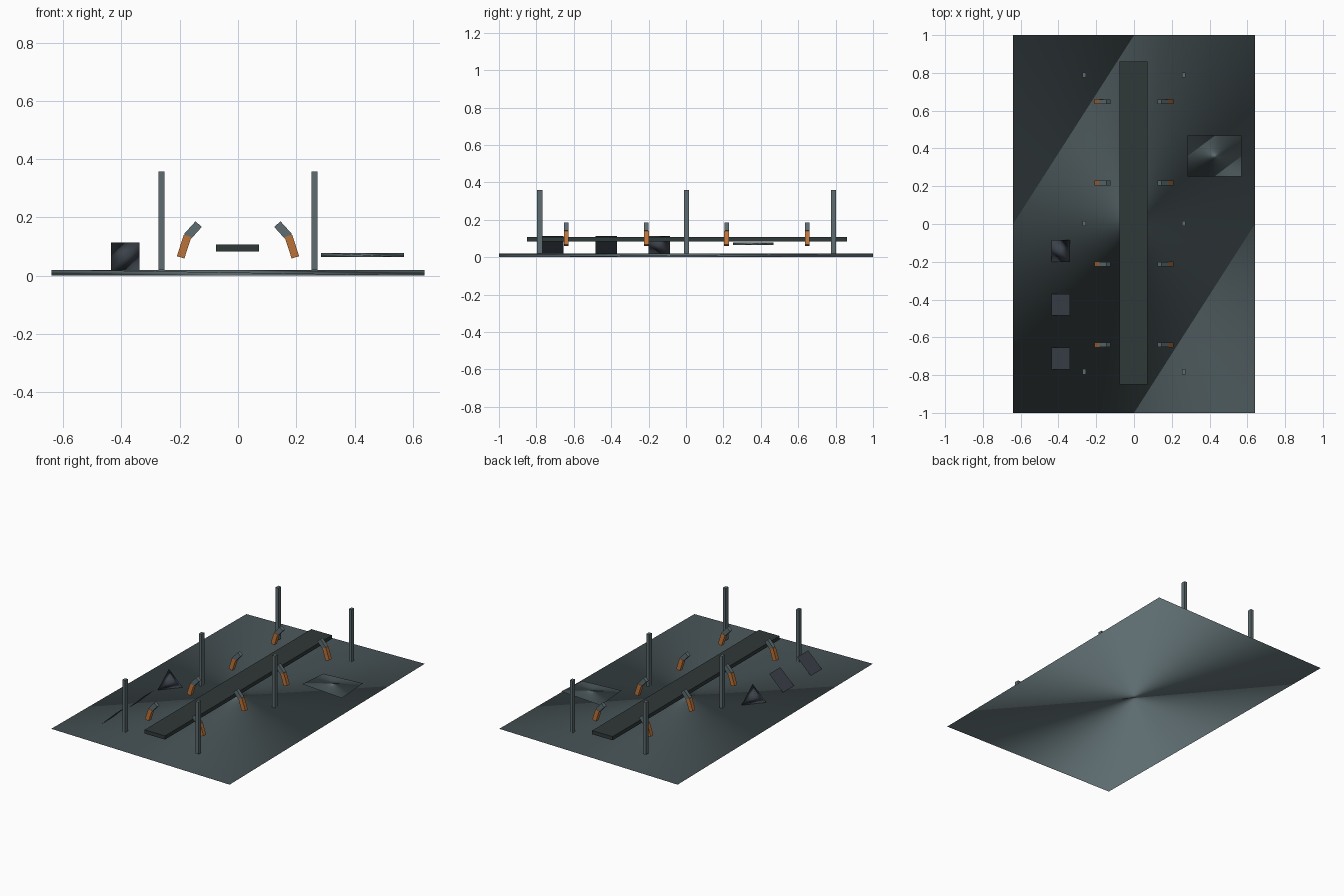
import bpy, bmesh, math
from mathutils import Vector

if "Cube" in bpy.data.objects:
    bpy.data.objects.remove(bpy.data.objects["Cube"])


def material(name, rgb):
    m = bpy.data.materials.new(name)
    m.diffuse_color = (*rgb, 1)
    m.use_nodes = True
    m.node_tree.nodes["Principled BSDF"].inputs["Base Color"].default_value = m.diffuse_color
    return m


STEEL = material("blue_grey", (0.11, 0.15, 0.16))
DARK = material("dark_grey", (0.03, 0.04, 0.04))
SLATE = material("slate", (0.045, 0.055, 0.07))
ORANGE = material("orange", (0.5, 0.17, 0.04))


def mesh_object(name, verts, faces, mat, smooth=False):
    bm = bmesh.new()
    vs = [bm.verts.new(v) for v in verts]
    for f in faces:
        bm.faces.new([vs[i] for i in f])
    if len(faces) > 1:
        bmesh.ops.recalc_face_normals(bm, faces=bm.faces)
    for f in bm.faces:
        f.smooth = smooth
    me = bpy.data.meshes.new(name)
    bm.to_mesh(me)
    bm.free()
    me.materials.append(mat)
    ob = bpy.data.objects.new(name, me)
    bpy.context.collection.objects.link(ob)
    return ob


def box(name, center, size, mat, tilt=0):
    bpy.ops.mesh.primitive_cube_add(size=1, location=center, rotation=(0, tilt, 0))
    ob = bpy.context.object
    ob.name = name
    ob.scale = size
    ob.data.materials.append(mat)
    return ob


def four_point_solid(name, c, s, mat, flip):
    # tetrahedron on alternate corners of a box, smooth shaded
    signs = [(-1, -1, 1), (1, 1, 1), (-1, 1, -1), (1, -1, -1)]
    verts = [(c[0] + flip * a * s[0] / 2, c[1] + b * s[1] / 2, c[2] + d * s[2] / 2)
             for a, b, d in signs]
    return mesh_object(name, verts, [(0, 1, 2), (0, 3, 1), (0, 2, 3), (1, 3, 2)], mat, True)


def segment(name, a, b, y, width, depth, mat):
    # bar between two points in the xz plane
    d = Vector((b[0] - a[0], 0, b[1] - a[1]))
    return box(name, ((a[0] + b[0]) / 2, y, (a[1] + b[1]) / 2),
               (width, depth, d.length), mat, math.atan2(d.x, d.z))


# floor plate and side panel: very flat four-point solids
four_point_solid("floor_plate", (0, 0, 0.01), (1.28, 2, 0.02), STEEL, 1)
four_point_solid("side_panel", (0.427, 0.36, 0.071), (0.285, 0.215, 0.014), STEEL, 1)

# long central conveyor
box("conveyor", (-0.002, 0.005, 0.095), (0.147, 1.71, 0.024), DARK)

for side in (-1, 1):
    # posts
    for y in (-0.782, 0.003, 0.788):
        box("post", (side * 0.263, y, 0.189), (0.02, 0.027, 0.338), STEEL)
    # bent arms
    for y in (-0.64, -0.212, 0.217, 0.648):
        segment("lower_arm", (side * 0.197, 0.063), (side * 0.173, 0.137), y, 0.027, 0.026, ORANGE)
        segment("upper_arm", (side * 0.174, 0.134), (side * 0.135, 0.177), y, 0.029, 0.024, STEEL)

# pyramid-like crate
four_point_solid("crate", (-0.387, -0.143, 0.067), (0.098, 0.115, 0.094), SLATE, -1)

# tilted sheets
for y in (-0.427, -0.712):
    x0, x1, y0, y1, z0, z1 = -0.436, -0.338, y - 0.057, y + 0.057, 0.02, 0.114
    mesh_object("tilted_sheet", [(x0, y0, z0), (x1, y0, z1), (x1, y1, z1), (x0, y1, z0)],
                [(0, 1, 2, 3)], SLATE)
